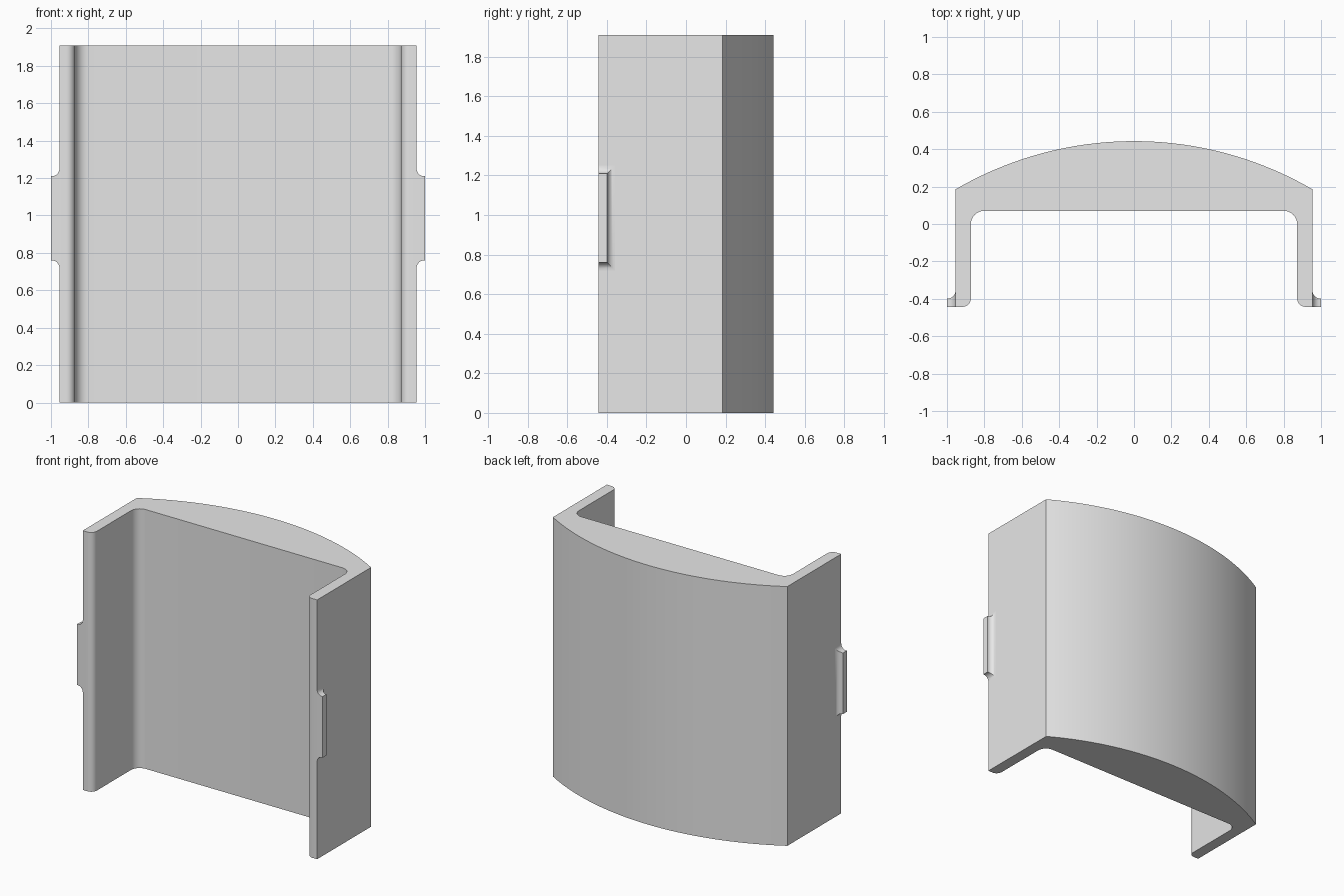
import bpy
import bmesh
from math import sin, cos, pi, asin, radians

cube = bpy.data.objects.get("Cube")
if cube:
    bpy.data.objects.remove(cube, do_unlink=True)

HEIGHT = 1.91
HALF_W, INNER = 0.955, 0.872         # outer and inner faces of the legs
FRONT, BACK = -0.443, 0.443          # leg tips and crown of the bowed back
EDGE_Y, PLATE_Y = 0.185, 0.07        # ends of the bow, flat inner face

grey = bpy.data.materials.new("Light grey")
grey.use_nodes = True
grey.diffuse_color = (0.8, 0.8, 0.8, 1)
grey.node_tree.nodes["Principled BSDF"].inputs["Base Color"].default_value = (0.8, 0.8, 0.8, 1)


def arc(cx, cy, r, start, end, steps):
    """Points along a circular arc, angles in radians."""
    angles = [start + (end - start) * i / steps for i in range(steps + 1)]
    return [(cx + r * cos(a), cy + r * sin(a)) for a in angles]


def finish(name, bm):
    bmesh.ops.recalc_face_normals(bm, faces=bm.faces)
    mesh = bpy.data.meshes.new(name)
    bm.to_mesh(mesh)
    bm.free()
    mesh.materials.append(grey)
    obj = bpy.data.objects.new(name, mesh)
    bpy.context.collection.objects.link(obj)
    bpy.ops.object.select_all(action="DESELECT")
    obj.select_set(True)
    bpy.context.view_layer.objects.active = obj
    bpy.ops.object.shade_smooth_by_angle(angle=radians(30))
    return obj


# Channel body: bowed back, two legs, rounded inner corners
sag = BACK - EDGE_Y
radius = (HALF_W ** 2 + sag ** 2) / (2 * sag)
half_angle = asin(HALF_W / radius)
fillet, tip = 0.07, 0.045
bow = arc(0, BACK - radius, radius, pi / 2 - half_angle, pi / 2 + half_angle, 40)
left_inside = (arc(INNER - fillet, PLATE_Y - fillet, fillet, pi / 2, 0, 8)
               + arc(INNER + tip, FRONT + tip, tip, pi, 1.5 * pi, 8)
               + [(HALF_W, FRONT)])
right_inside = [(-x, y) for x, y in reversed(left_inside)]
bm = bmesh.new()
base = bm.faces.new([bm.verts.new((x, y, 0)) for x, y in bow + right_inside + left_inside])
top = bmesh.ops.extrude_face_region(bm, geom=[base])
bmesh.ops.translate(bm, vec=(0, 0, HEIGHT),
                    verts=[v for v in top["geom"] if isinstance(v, bmesh.types.BMVert)])
finish("channel_body", bm)


# Side tabs: shrinking rectangles follow a concave fillet out from the leg
def side_tab(name, side):
    r = 0.04
    low, high, rear = 0.76, 1.21, -0.398
    steps = arc(HALF_W + r, r, r, pi, 1.5 * pi, 8) + [(1.0, 0)]
    bm = bmesh.new()
    rings = []
    for x, flare in steps:
        corners = [(FRONT, low - flare), (rear + flare, low - flare),
                   (rear + flare, high + flare), (FRONT, high + flare)]
        rings.append([bm.verts.new((side * x, y, z)) for y, z in corners])
    for a, b in zip(rings, rings[1:]):
        for i in range(4):
            j = (i + 1) % 4
            bm.faces.new((a[i], a[j], b[j], b[i]))
    bm.faces.new(rings[-1])
    bm.faces.new(rings[0])
    finish(name, bm)


side_tab("left_tab", 1)
side_tab("right_tab", -1)
